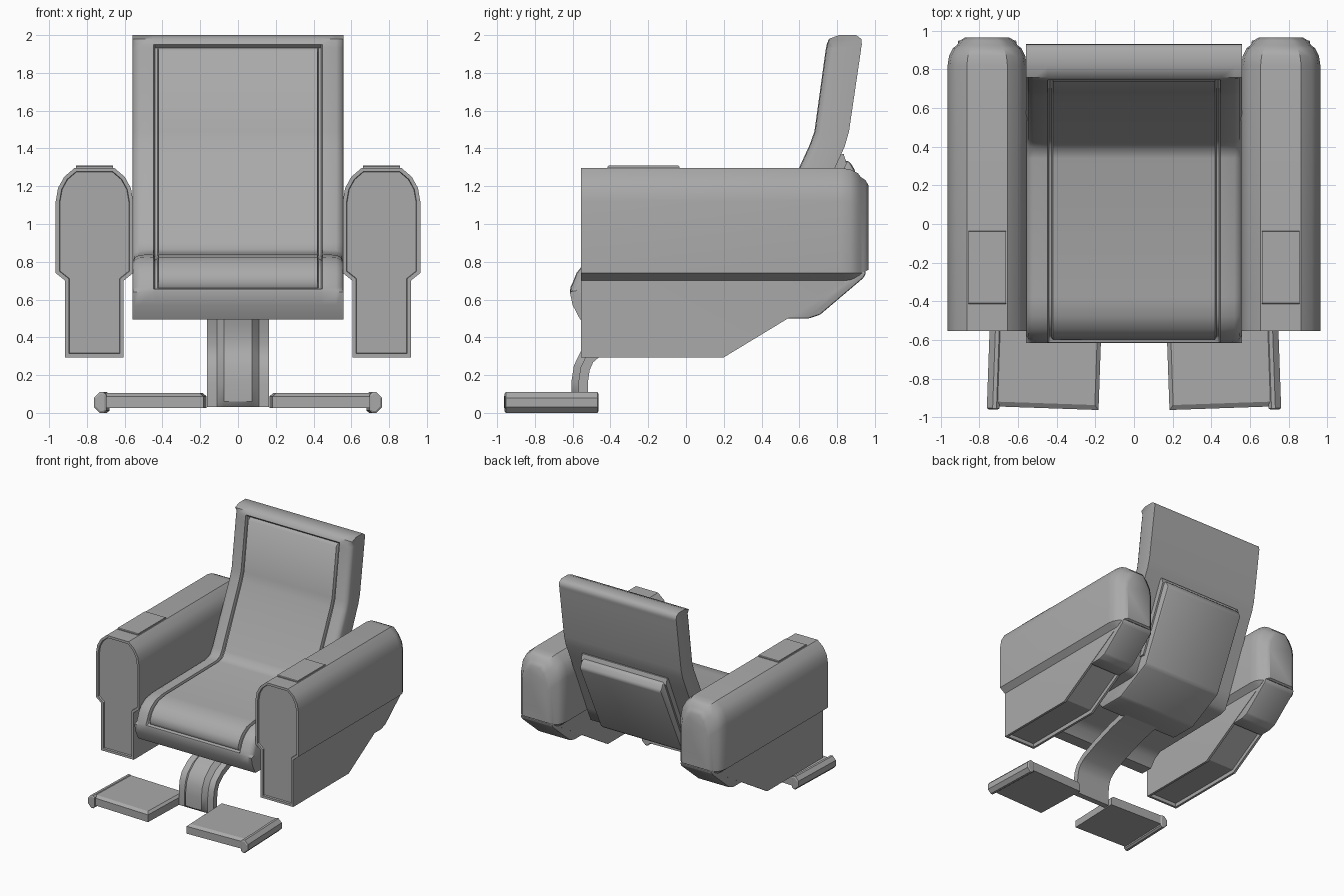
import bpy, bmesh, math
from mathutils import Vector, Matrix

cube = bpy.data.objects.get("Cube")
if cube:
    bpy.data.objects.remove(cube, do_unlink=True)

grey = bpy.data.materials.new("upholstery grey")
grey.use_nodes = True
colour = (0.4, 0.4, 0.4, 1)
grey.diffuse_color = colour
grey.node_tree.nodes["Principled BSDF"].inputs["Base Color"].default_value = colour


def finish(name, bm, angle=35):
    bmesh.ops.recalc_face_normals(bm, faces=bm.faces)
    mesh = bpy.data.meshes.new(name)
    bm.to_mesh(mesh)
    bm.free()
    mesh.materials.append(grey)
    ob = bpy.data.objects.new(name, mesh)
    bpy.context.collection.objects.link(ob)
    bpy.ops.object.select_all(action='DESELECT')
    ob.select_set(True)
    bpy.context.view_layer.objects.active = ob
    bpy.ops.object.shade_smooth_by_angle(angle=math.radians(angle))


def loft(loops):
    """Closed loops of equal length joined into a capped solid."""
    bm = bmesh.new()
    rings = [[bm.verts.new(p) for p in loop] for loop in loops]
    n = len(rings[0])
    for a, b in zip(rings, rings[1:]):
        for i in range(n):
            j = (i + 1) % n
            bm.faces.new((a[i], a[j], b[j], b[i]))
    bm.faces.new(rings[0])
    bm.faces.new(rings[-1])
    bmesh.ops.recalc_face_normals(bm, faces=bm.faces)
    return bm


def prism(points, half, centre=0.0, bevel=0.0):
    """Side profile (y, z) extruded across x, with optional bevel."""
    bm = loft([[(centre + s * half, y, z) for y, z in points] for s in (-1, 1)])
    if bevel:
        bmesh.ops.bevel(bm, geom=bm.edges[:], offset=bevel, segments=2,
                        affect='EDGES', profile=0.5, clamp_overlap=True)
    return bm


def normals(path):
    """Left-hand normals of a (y, z) path."""
    out = []
    for i in range(len(path)):
        a = Vector(path[max(i - 1, 0)])
        b = Vector(path[min(i + 1, len(path) - 1)])
        t = (b - a).normalized()
        out.append(Vector((-t.y, t.x)))
    return out


def sweep(path, back, columns, depth):
    """Front surface following path, with relief by depth(row, column)."""
    loops = []
    for i, (p, n) in enumerate(zip(path, normals(path))):
        loop = []
        for j, x in enumerate(columns):
            q = Vector(p) + n * depth(i, j)
            loop.append((x, q.x, q.y))
        by, bz = back[i]
        loop += [(columns[-1], by, bz), (columns[0], by, bz)]
        loops.append(loop)
    return loft(loops)


# Seat and backrest: one slab with a grooved border around the cushion
front = [(-.56, .494), (-.60, .57), (-.615, .64), (-.613, .655), (-.61, .67),
         (-.60, .69), (-.58, .74), (-.545, .785), (-.48, .825), (-.38, .84),
         (.34, .848), (.39, .865), (.42, .91), (.60, 1.3), (.655, 1.42), (.68, 1.49),
         (.738, 1.912), (.742, 1.935), (.745, 1.95), (.757, 1.98), (.81, 2.0)]
rear = [(-.45, .494)] * 8 + [(-.40, .56), (-.33, .60), (.44, .61), (.50, .63), (.56, .76),
        (.79, 1.3), (.84, 1.41), (.863, 1.49), (.925, 1.912), (.928, 1.935),
        (.931, 1.95), (.928, 1.98), (.90, 2.0)]
half_cols = [.558, .548, .52, .447, .44, .427, .42]
cols = [-x for x in half_cols] + half_cols[::-1]
edge_drop = [-.04, -.017, -.004]
last_row = len(front) - 1


def cushion_depth(i, j):
    c = min(j, len(cols) - 1 - j)
    if c < 3:
        return edge_drop[c] if 2 < i < last_row - 1 else 0
    groove = c in (4, 5) and 4 <= i <= 17 or c >= 4 and i in (4, 17)
    return -.025 if groove else 0


finish("seat_and_backrest", sweep(front, rear, cols, cushion_depth), 50)

# Shell behind and below the seat, with a thin rim plate against the backrest
shell = [(.78, 1.335), (.865, 1.335), (.90, 1.275), (.61, .66), (.29, .494),
         (.05, .494), (-.05, .63), (.42, .64), (.57, .90)]
finish("seat_shell", prism(shell, .39, bevel=.018))
rim_plate = [(.78, 1.37), (.835, 1.37), (.85, 1.32), (.60, .75), (.52, .75)]
finish("shell_rim_plate", prism(rim_plate, .405))

# Curved post with raised centre panel
post = [(-.57, .03), (-.57, .06), (-.57, .16), (-.558, .24), (-.53, .30), (-.46, .36),
        (-.30, .43), (-.1, .50), (.15, .56)]
post_back = [(p[0] - n.x * .05, p[1] - n.y * .05) for p, n in zip(post, normals(post))]
post_cols = [-.165, -.11, -.075, .075, .11, .165]
finish("post", sweep(post, post_back, post_cols,
                     lambda i, j: .037 if j in (2, 3) and i else 0))

# Armrests
arm_half = [(.155, .294), (.155, .70), (.205, .74), (.205, 1.12), (.193, 1.19),
            (.16, 1.25), (.105, 1.297)]


def arm_section(cx, y, inset):
    pts = [(x - inset * min(1, x / .155), z - (inset if z > 1 else 0)) for x, z in arm_half]
    return [(cx + x, y, z) for x, z in pts] + [(cx - x, y, z) for x, z in reversed(pts)]


def armrest(side, cx):
    stations = [(-.555, 0), (.82, 0), (.87, .008), (.91, .028), (.925, .048), (.95, .065),
                (.965, .09)]
    bm = loft([arm_section(cx, y, o) for y, o in stations])
    # Sloping underside
    cut = bmesh.ops.bisect_plane(bm, geom=bm.verts[:] + bm.edges[:] + bm.faces[:],
                                 plane_co=(0, .2, .294), plane_no=(0, .52, -.858),
                                 clear_outer=True)
    edges = [e for e in cut["geom_cut"] if isinstance(e, bmesh.types.BMEdge)]
    bmesh.ops.holes_fill(bm, edges=edges, sides=0)
    bmesh.ops.recalc_face_normals(bm, faces=bm.faces)
    # Recessed underside and front panels
    bm.normal_update()
    under = [f for f in bm.faces if f.normal.z < -.5 and abs(f.normal.x) < .1]
    face = [f for f in bm.faces if f.normal.y < -.95]
    for panel, sunk in ((under, -.03), (face, -.015)):
        bmesh.ops.inset_region(bm, faces=panel, thickness=.02, depth=0, use_even_offset=True)
        bmesh.ops.inset_region(bm, faces=panel, thickness=.003, depth=sunk,
                               use_even_offset=True)
    finish(side + "_armrest", bm, 30)
    # Padding under the rear end
    pad = [(.53, .5), (.65, .5), (.71, .52), (.94, .715), (.955, .745), (.9, .76), (.8, .74)]
    finish(side + "_arm_rear_pad", prism(pad, .152, cx, .01))
    # Control plate on top
    plate = [(-.415, 1.29), (-.415, 1.305), (-.41, 1.309), (-.04, 1.309), (-.035, 1.305),
             (-.035, 1.29)]
    finish(side + "_arm_plate", prism(plate, .097, cx))


# Footrests, slightly splayed, with chamfered tops
def footrest(side, s):
    turn = Matrix.Rotation(s * math.radians(2), 4, 'Z')
    place = Matrix.Translation((s * .165, -.488, 0)) @ turn
    plate = loft([[(s * x, y, z) for x, y in ((a, 0), (a, b), (.54, b), (.54, 0))]
                  for a, b, z in ((.002, -.475, .025), (.002, -.475, .088),
                                  (.022, -.45, .105))])
    plate.transform(place)
    finish(side + "_footrest", plate, 15)
    outline = [(.515, .012), (.53, 0), (.55, 0), (.58, .03), (.58, .08), (.55, .11),
               (.53, .11), (.515, .095)]
    cap = loft([[(s * x, y, z) for x, z in outline] for y in (-.485, 0)])
    ends = [f for f in cap.faces if abs(f.normal.y) > .9]
    bmesh.ops.inset_individual(cap, faces=ends, thickness=.01, depth=.006)
    cap.transform(place)
    finish(side + "_footrest_end", cap, 20)


for side, s in (("left", 1), ("right", -1)):
    armrest(side, s * .76)
    footrest(side, s)
